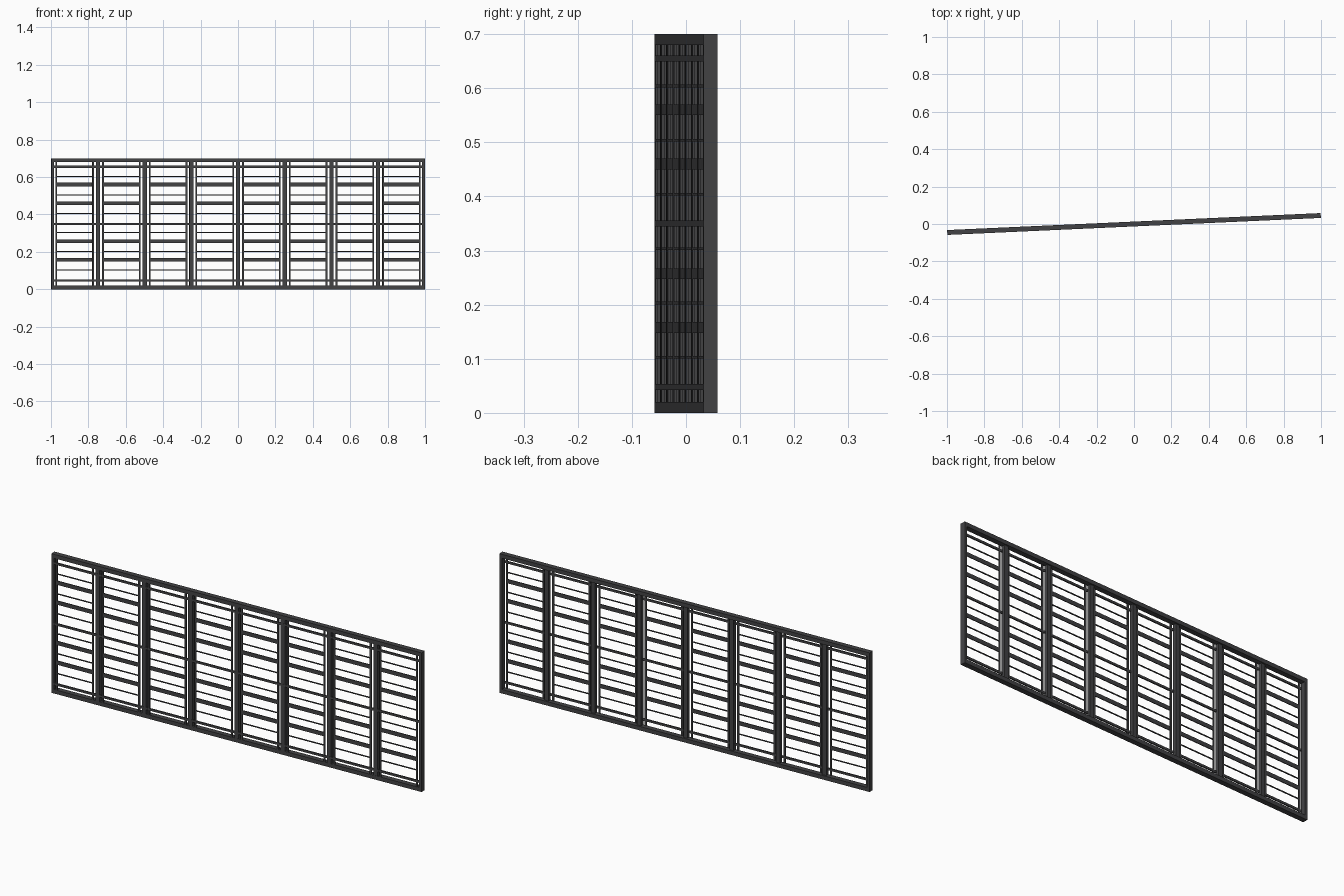
import bpy, math
from mathutils import Matrix

if "Cube" in bpy.data.objects:
    bpy.data.objects.remove(bpy.data.objects["Cube"])

ANGLE = math.atan(0.0455)      # the fence stands slightly turned about z
ROT = Matrix.Rotation(ANGLE, 4, 'Z')
L = 0.9995                     # half length
DEPTH = 0.026
FRONT = -DEPTH / 2
BAYS = 8
PITCH = 2 * L / BAYS

mat = bpy.data.materials.new("dark_metal")
mat.diffuse_color = (0.055, 0.055, 0.058, 1)
mat.use_nodes = True
mat.node_tree.nodes["Principled BSDF"].inputs["Base Color"].default_value = mat.diffuse_color


def bar(name, x0, x1, z0, z1, depth, recess=0.0):
    """Box whose front face lies 'recess' behind the front plane."""
    bpy.ops.mesh.primitive_cube_add(size=1)
    ob = bpy.context.object
    ob.name = name
    y = FRONT + recess + depth / 2
    ob.data.transform(ROT @ Matrix.Translation(((x0 + x1) / 2, y, (z0 + z1) / 2))
                      @ Matrix.Diagonal((x1 - x0, depth, z1 - z0, 1)))
    ob.data.materials.append(mat)


# outer frame
bar("bottom_rail", -L, L, 0, 0.02, DEPTH)
bar("top_rail", -L, L, 0.68, 0.70, DEPTH)
bar("left_end_post", -L, -L + 0.014, 0.02, 0.68, DEPTH)
bar("right_end_post", L - 0.014, L, 0.02, 0.68, DEPTH)

# intermediate posts
for i in range(1, BAYS):
    x = -L + i * PITCH
    bar("post", x - 0.011, x + 0.011, 0.02, 0.68, 0.018, 0.0003)

# long thin rails running through all bays
for z in (0.048, 0.35, 0.655):
    bar("thin_rail", -L + 0.01, L - 0.01, z - 0.0055, z + 0.0055, 0.006)

# infill of each bay: side bars, wide slats, thin rods
for i in range(BAYS):
    a = -L + i * PITCH + 0.022
    b = a + PITCH - 0.044
    bar("side_bar", a, a + 0.009, 0.02, 0.68, 0.005, 0.0006)
    bar("side_bar", b - 0.009, b, 0.02, 0.68, 0.005, 0.0006)
    for z in (0.158, 0.257, 0.46, 0.56):
        bar("wide_slat", a + 0.005, b - 0.005, z - 0.01, z + 0.01, 0.004, 0.001)
    for z in (0.103, 0.203, 0.303, 0.404, 0.504, 0.604):
        bar("thin_rod", a + 0.005, b - 0.005, z - 0.0025, z + 0.0025, 0.004, 0.001)
